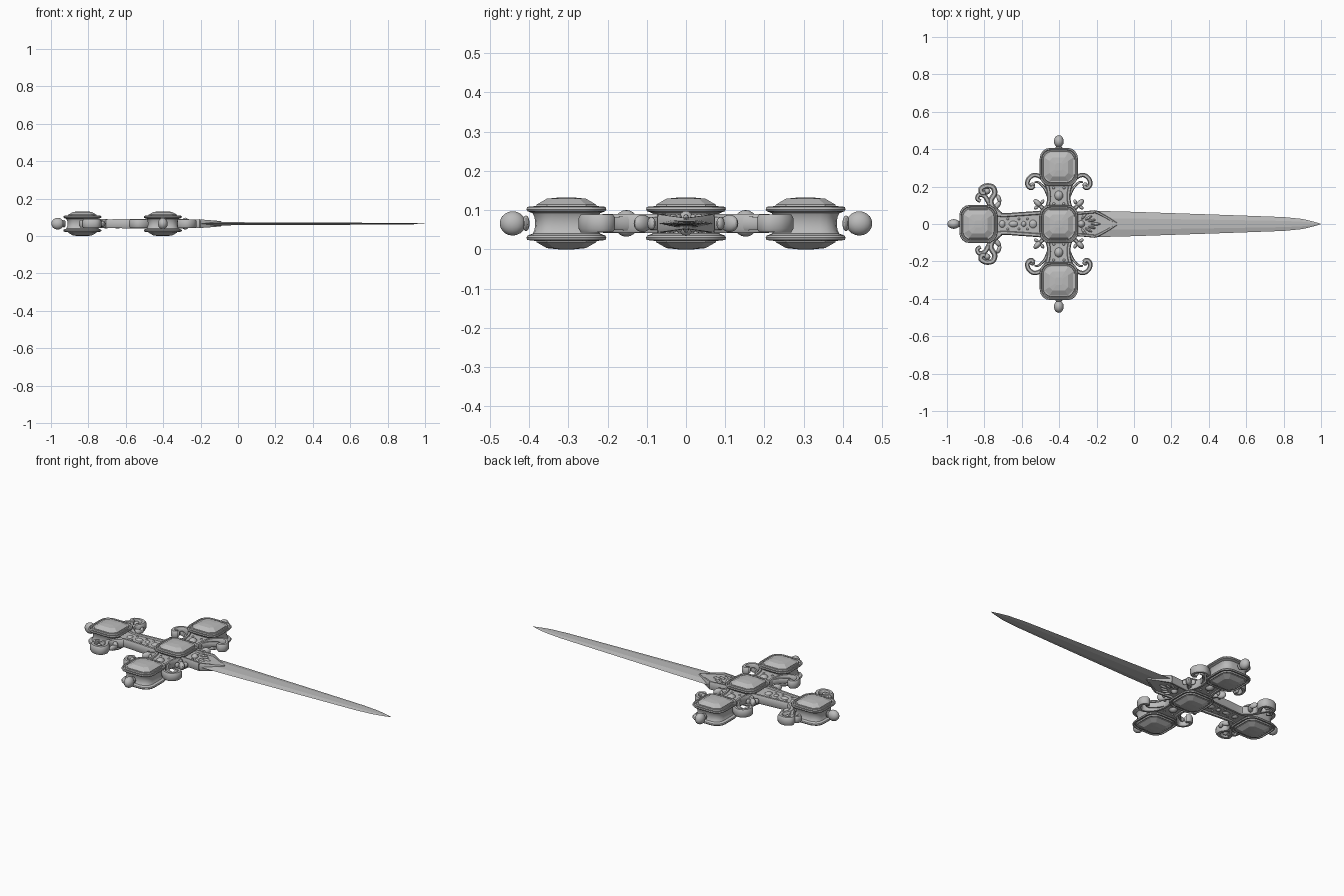
import bpy, bmesh, math
from mathutils import Vector, Matrix

if "Cube" in bpy.data.objects:
    bpy.data.objects.remove(bpy.data.objects["Cube"])

Z = 0.066            # middle plane of the dagger
GX = -0.402          # centre of the cross guard
mat = bpy.data.materials.new("plain grey metal")
mat.diffuse_color = (0.5, 0.5, 0.5, 1)
mat.use_nodes = True
mat.node_tree.nodes["Principled BSDF"].inputs["Base Color"].default_value = mat.diffuse_color


def finish(name, bm, smooth=30):
    bmesh.ops.recalc_face_normals(bm, faces=bm.faces)
    me = bpy.data.meshes.new(name)
    bm.to_mesh(me)
    bm.free()
    me.materials.append(mat)
    ob = bpy.data.objects.new(name, me)
    bpy.context.collection.objects.link(ob)
    if smooth:
        bpy.ops.object.select_all(action='DESELECT')
        ob.select_set(True)
        bpy.context.view_layer.objects.active = ob
        bpy.ops.object.shade_smooth_by_angle(angle=math.radians(smooth))
    return ob


def skin(bm, rings):
    """Join equal rings of points into a closed body."""
    vs = [[bm.verts.new(p) for p in r] for r in rings]
    n = len(vs[0])
    for a, b in zip(vs, vs[1:]):
        for i in range(n):
            j = (i + 1) % n
            bm.faces.new((a[i], a[j], b[j], b[i]))
    bm.faces.new(vs[0])
    bm.faces.new(vs[-1])


def rounded_square(s, corner, steps):
    r = s * corner
    return [(sx * (s - r) + r * math.cos(a), sy * (s - r) + r * math.sin(a))
            for q, (sx, sy) in enumerate(((1, 1), (-1, 1), (-1, -1), (1, -1)))
            for a in [math.pi / 2 * (q + k / steps) for k in range(steps + 1)]]


def stack(name, cx, cy, profile, corner, steps, smooth):
    bm = bmesh.new()
    skin(bm, [[(cx + x, cy + y, Z + z) for x, y in rounded_square(s, corner, steps)]
              for s, z in profile])
    return finish(name, bm, smooth)


def plate(name, outline, half, bevel=0.006):
    """Flat plate from a half outline (x, y >= 0), mirrored across y."""
    pts = outline + [(x, -y) for x, y in reversed(outline) if y > 0.0005]
    bm = bmesh.new()
    skin(bm, [[(x, y, Z + h) for x, y in pts] for h in (-half, half)])
    rim = [e for e in bm.edges if abs(e.verts[0].co.z - e.verts[1].co.z) < 1e-5]
    bmesh.ops.bevel(bm, geom=rim, offset=bevel, segments=2, affect='EDGES')
    return finish(name, bm)


def sweep(name, pts, w0, w1, h0, h1, sub=6):
    """Tapered band following a smooth path in the middle plane."""
    P = [Vector(p) for p in pts]
    P = [2 * P[0] - P[1]] + P + [2 * P[-1] - P[-2]]
    path = []
    for a, b, c, d in zip(P, P[1:], P[2:], P[3:]):
        for k in range(sub):
            t = k / sub
            path.append(0.5 * (2 * b + (c - a) * t + (2 * a - 5 * b + 4 * c - d) * t * t
                               + (3 * b - a - 3 * c + d) * t ** 3))
    path.append(P[-2])
    rings, n = [], len(path)
    for i, p in enumerate(path):
        d = (path[min(i + 1, n - 1)] - path[max(i - 1, 0)]).normalized()
        t = i / (n - 1)
        w, h = w0 + (w1 - w0) * t, h0 + (h1 - h0) * t
        rings.append([(p.x - d.y * w * u, p.y + d.x * w * u, Z + h * v) for u, v in
                      ((1, .6), (.55, 1), (-.55, 1), (-1, .6), (-1, -.6), (-.55, -1), (.55, -1), (1, -.6))])
    bm = bmesh.new()
    skin(bm, rings)
    return finish(name, bm, 40)


def bead(name, x, y, rx, ry, rz, turn=0.0):
    bm = bmesh.new()
    bmesh.ops.create_uvsphere(bm, u_segments=16, v_segments=10, radius=1)
    bm.transform(Matrix.Translation((x, y, Z)) @ Matrix.Rotation(turn, 4, 'Z')
                 @ Matrix.Diagonal((rx, ry, rz, 1)))
    return finish(name, bm)


# Blade: flattened diamond section tapering to the point
bm = bmesh.new()
skin(bm, [[(x, w, Z), (x, w * .45, Z + t), (x, -w * .45, Z + t),
           (x, -w, Z), (x, -w * .45, Z - t), (x, w * .45, Z - t)]
          for x, w, t in ((-.33, .06, .009), (-.2, .07, .009), (0, .065, .008), (.5, .048, .006),
                          (.8, .037, .0045), (.9, .027, .0035), (.96, .013, .0025), (.998, .001, .001))])
finish("blade", bm, 0)

# Four jewel settings, each with a cut stone on both faces
top = [(.080, 0), (.081, .016), (.086, .026), (.099, .031), (.102, .036), (.100, .042),
       (.094, .043), (.090, .037), (.085, .038), (.083, .045), (.077, .045)]
body = [(s, -z) for s, z in reversed(top[1:])] + top
gem = [(.077, .040), (.076, .048), (.050, .063), (.020, .066)]
stone = [(s, -z) for s, z in reversed(gem)] + gem
jewels = {"centre": (GX, 0), "left": (GX, .305), "right": (GX, -.305), "pommel": (-.832, 0)}
for n, (x, y) in jewels.items():
    stack(n + "_setting", x, y, body, .55, 4, 30)
    stack(n + "_stone", x, y, stone, .35, 1, 0)

# Round finials on the pommel and guard ends
for n, dx, dy, x, y in (("pommel", 1, 0, -.964, 0), ("left", 0, 1, GX, .442), ("right", 0, 1, GX, -.442)):
    s = -1 if n != "left" else 1
    bead(n + "_finial", x, y, .034 if dx else .026, .026 if dx else .033, .031)
    bead(n + "_finial_collar", x - s * dx * .034 * 1, y - s * dy * .034,
         .009 if dx else .019, .019 if dx else .009, .02)

# Grip: tapered plate, side rails and a row of beads
plate("grip", [(-.78, .056), (-.73, .056), (-.70, .046), (-.55, .058), (-.46, .062)], .017)
for s in (1, -1):
    sweep("grip_rail", [(-.745, .055 * s), (-.70, .047 * s), (-.6, .053 * s), (-.46, .063 * s)],
          .011, .011, .023, .025)
for x, rx, ry in ((-.705, .022, .026), (-.645, .032, .022), (-.59, .018, .02), (-.54, .027, .03)):
    bead("grip_bead", x, 0, rx, ry, .026)
for x in (-.675, -.615, -.57):
    for s in (1, -1):
        bead("grip_stud", x, s * .027, .01, .01, .022)

# Guard arms with oval cabochons
for s, n in ((1, "left"), (-1, "right")):
    bm = bmesh.new()
    skin(bm, [[(GX - w, s * y, Z - .018), (GX + w, s * y, Z - .018),
               (GX + w, s * y, Z + .018), (GX - w, s * y, Z + .018)]
              for y, w in ((.07, .065), (.10, .054), (.15, .045), (.19, .055), (.24, .075))])
    finish(n + "_arm", bm)
    bead(n + "_arm_cabochon", GX, s * .152, .027, .031, .034)
    bead(n + "_arm_cabochon_rim", GX, s * .152, .036, .040, .023)
    for y, dx in ((.108, .026), (.193, .028)):
        for k in (1, -1):
            bead(n + "_arm_stud", GX + k * dx, s * y, .011, .011, .024)

# Guard scrolls and leaf buds, repeated in the four quarters
for sx in (1, -1):
    for sy in (1, -1):
        def q(pts):
            return [(GX + sx * x, sy * y) for x, y in pts]
        sweep("guard_scroll", q([(.072, .07), (.056, .11), (.052, .155), (.062, .205), (.092, .247), (.13, .262),
                                 (.160, .243), (.168, .212), (.150, .193), (.134, .204)]),
              .010, .013, .024, .022)
        bead("guard_scroll_eye", *q([(.141, .208)])[0], .014, .014, .021)
        sweep("guard_inner_leaf", q([(.055, .15), (.075, .19), (.108, .222), (.13, .224)]),
              .010, .004, .018, .012)
        sweep("bud_stem", q([(.07, .07), (.09, .088), (.105, .103)]), .014, .009, .017, .015)
        a = math.atan2(sy, sx)
        bead("bud", *q([(.113, .111)])[0], .028, .015, .022, a)
        bead("bud_petal", *q([(.088, .118)])[0], .014, .009, .016, math.atan2(sy, -.6 * sx))
        bead("bud_petal", *q([(.120, .088)])[0], .014, .009, .016, math.atan2(-.6 * sy, sx))

# Pommel scrolls with leaves
for s in (1, -1):
    def m(pts):
        return [(x, y * s) for x, y in pts]
    sweep("pommel_scroll", m([(-.715, .05), (-.752, .085), (-.765, .125), (-.745, .165), (-.755, .197),
                              (-.79, .204), (-.818, .188), (-.812, .165), (-.795, .168)]),
          .015, .013, .024, .024)
    sweep("pommel_outer_scroll", m([(-.768, .10), (-.785, .13), (-.80, .15), (-.828, .157),
                                    (-.838, .135), (-.82, .122)]), .014, .010, .022, .018)
    bead("pommel_scroll_eye", -.785, .175 * s, .017, .017, .022)
    bead("pommel_leaf", -.732, .098 * s, .030, .014, .018, s * .9)
    bead("pommel_leaf_tip", -.722, .135 * s, .024, .011, .016, s * 1.9)

# Langet: pointed collar over the blade root with a raised border and leaf fan
plate("langet", [(-.34, .058), (-.30, .058), (-.205, .071), (-.088, 0)], .015, .004)
for s in (1, -1):
    sweep("langet_point_border", [(-.205, .066 * s), (-.145, .034 * s), (-.092, .001 * s)],
          .008, .006, .023, .014, 3)
    sweep("langet_side_border", [(-.33, .056 * s), (-.27, .060 * s), (-.205, .066 * s)],
          .008, .008, .025, .023, 3)
    for x, y, t in ((-.225, .018, .25), (-.243, .032, .55), (-.268, .041, .9)):
        bead("langet_leaf", x, y * s, .027, .009, .024, t * s)
bead("langet_centre_leaf", -.205, 0, .034, .010, .024)
bead("langet_boss", -.282, 0, .022, .022, .032)
